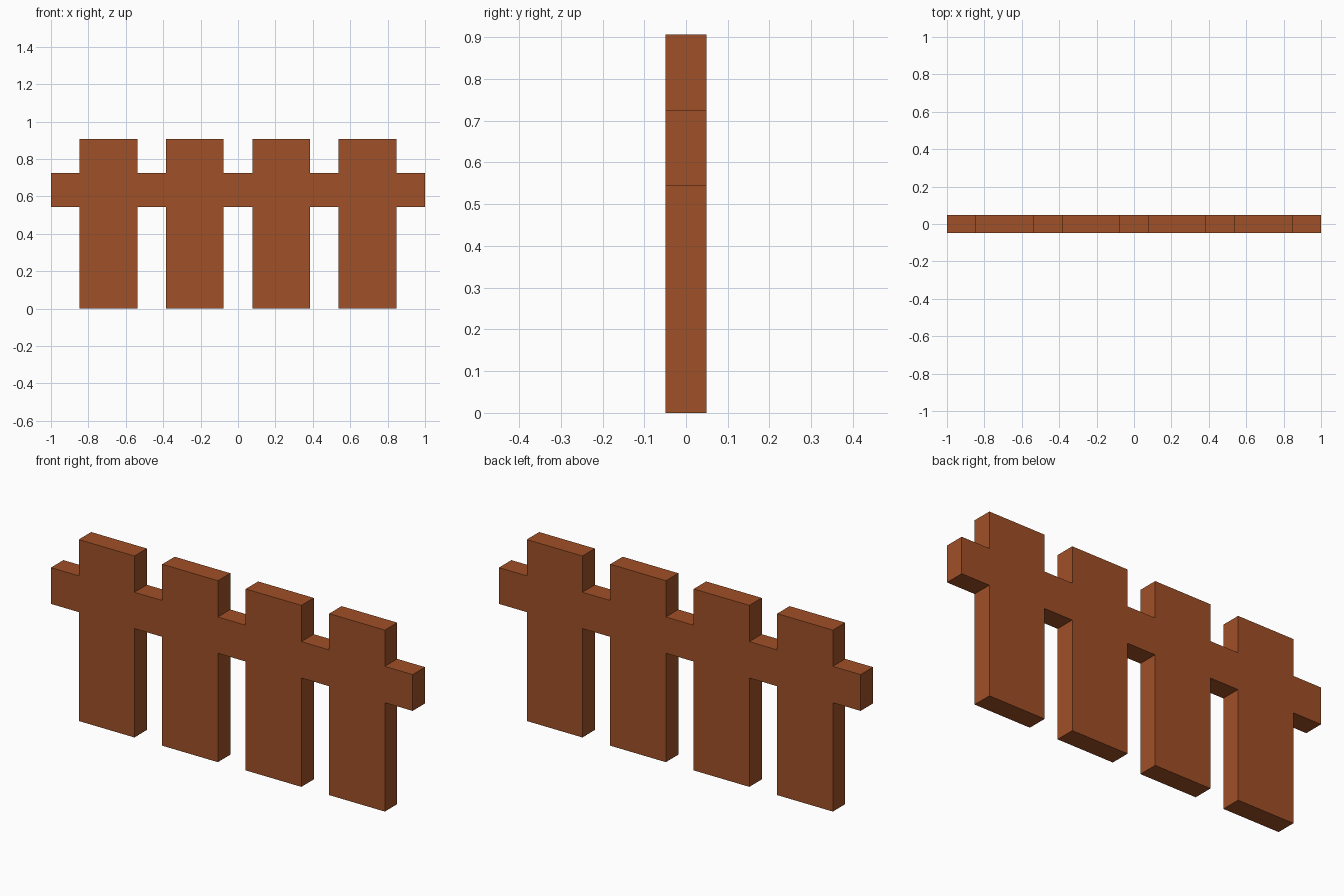
import bpy, bmesh

if "Cube" in bpy.data.objects:
    bpy.data.objects.remove(bpy.data.objects["Cube"])

# Fence dimensions
UNIT = 1 / 13                      # half of a gap between pickets
HALF_W = 2 * UNIT                  # half picket width
CENTRES = [(-9 + 6 * i) * UNIT for i in range(4)]
HEIGHT = 0.907
RAIL_LOW, RAIL_HIGH = HEIGHT * 0.6, HEIGHT * 0.8
HALF_DEPTH = 0.049


def edge_run(rail_z, tip_z):
    """Left-to-right outline along one side of the rail, stepping out at each picket."""
    pts = [(-1, rail_z)]
    for c in CENTRES:
        l, r = c - HALF_W, c + HALF_W
        pts += [(l, rail_z), (l, tip_z), (r, tip_z), (r, rail_z)]
    return pts + [(1, rail_z)]


# Flush rail and pickets: one silhouette extruded through the depth
outline = edge_run(RAIL_LOW, 0) + edge_run(RAIL_HIGH, HEIGHT)[::-1]
bm = bmesh.new()
face = bm.faces.new([bm.verts.new((x, -HALF_DEPTH, z)) for x, z in outline])
ext = bmesh.ops.extrude_face_region(bm, geom=[face], use_keep_orig=True)
moved = [g for g in ext["geom"] if isinstance(g, bmesh.types.BMVert)]
bmesh.ops.translate(bm, verts=moved, vec=(0, 2 * HALF_DEPTH, 0))
bmesh.ops.recalc_face_normals(bm, faces=bm.faces)

mesh = bpy.data.meshes.new("picket_fence")
bm.to_mesh(mesh)
bm.free()
fence = bpy.data.objects.new("picket_fence", mesh)
bpy.context.collection.objects.link(fence)

# Brown wood
wood = bpy.data.materials.new("brown_wood")
wood.diffuse_color = (0.35, 0.08, 0.02, 1)
wood.use_nodes = True
wood.node_tree.nodes["Principled BSDF"].inputs["Base Color"].default_value = wood.diffuse_color
mesh.materials.append(wood)
